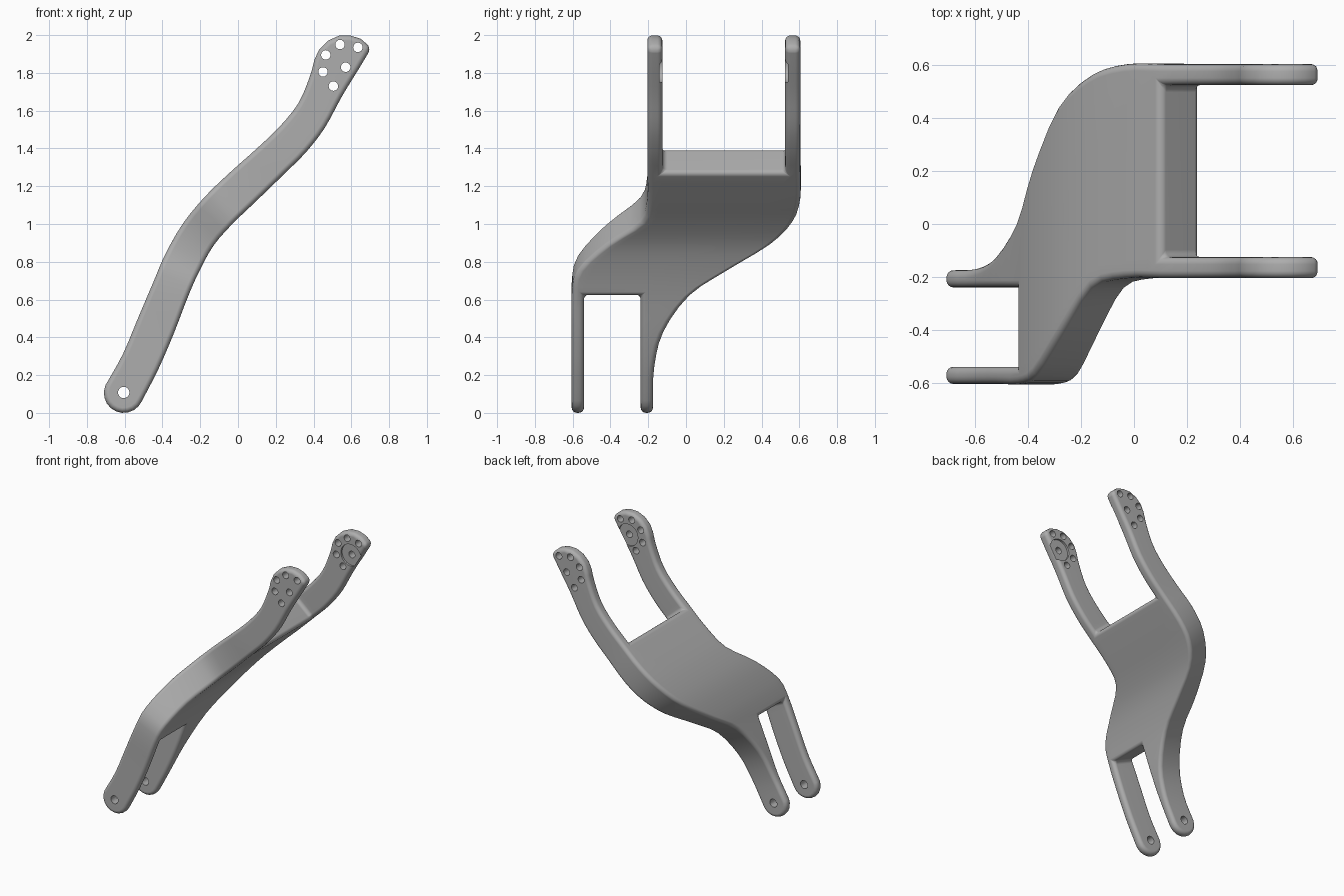
import bpy, bmesh, math
from mathutils import Vector, Matrix

cube = bpy.data.objects.get("Cube")
if cube:
    bpy.data.objects.remove(cube)

steel = bpy.data.materials.new("plain_grey")
steel.use_nodes = True
grey = (0.42, 0.42, 0.42, 1)
steel.diffuse_color = grey
steel.node_tree.nodes["Principled BSDF"].inputs["Base Color"].default_value = grey

# Stations along the bent plate: upper x, z, lower x, z, front y, back y
STATIONS = [Vector(s) for s in (
    (-0.702, 0.146, -0.508, 0.064, -0.605, -0.175),
    (-0.61, 0.31, -0.42, 0.235, -0.605, -0.168),
    (-0.53, 0.50, -0.34, 0.42, -0.605, -0.12),
    (-0.445, 0.70, -0.265, 0.615, -0.605, 0.02),
    (-0.385, 0.84, -0.205, 0.75, -0.573, 0.225),
    (-0.29, 1.005, -0.13, 0.885, -0.425, 0.45),
    (-0.17, 1.15, -0.03, 1.0, -0.245, 0.565),
    (-0.04, 1.275, 0.09, 1.115, -0.205, 0.605),
    (0.10, 1.40, 0.25, 1.27, -0.205, 0.605),
    (0.22, 1.515, 0.36, 1.38, -0.205, 0.605),
    (0.32, 1.64, 0.46, 1.51, -0.205, 0.605),
    (0.38, 1.78, 0.55, 1.675, -0.205, 0.605),
    (0.405, 1.87, 0.645, 1.83, -0.205, 0.605))]
STEPS, LOW, HIGH = 3, 9, 24   # rows LOW and HIGH are the slot ends
UPPER_TIP = [(0.43, 1.925), (0.475, 1.97), (0.535, 1.997), (0.595, 1.998),
             (0.65, 1.98), (0.703, 1.935), (0.69, 1.905)]
LOWER_TIP = [(-0.605 + 0.105 * math.cos(math.radians(a)),
              0.105 + 0.105 * math.sin(math.radians(a))) for a in range(175, 330, 18)]


def smooth_rows(pts, steps):
    """Catmull-Rom interpolation through the stations."""
    rows = []
    for i in range(len(pts) - 1):
        p1, p2 = pts[i], pts[i + 1]
        p0 = pts[i - 1] if i else p1 * 2 - p2
        p3 = pts[i + 2] if i + 2 < len(pts) else p2 * 2 - p1
        for j in range(steps):
            t = j / steps
            rows.append(0.5 * (2 * p1 + (p2 - p0) * t + (2 * p0 - 5 * p1 + 4 * p2 - p3) * t * t
                               + (3 * p1 - p0 - 3 * p2 + p3) * t ** 3))
    return rows + [pts[-1]]


def columns(i, row):
    """Front edge, two slot lines and back edge of one row."""
    f = min(max((i - LOW) / (HIGH - LOW), 0), 1)
    f = f * f * (3 - 2 * f)
    front, back = row[4], row[5]
    c1 = max(-0.54 + 0.415 * f, front + 0.065)
    c2 = min(-0.24 + 0.765 * f, back - 0.053)
    return front, c1, c2, back


# Forked plate: a strip of cells with the middle cells left out at both ends
bm = bmesh.new()
rows = smooth_rows(STATIONS, STEPS)
grid = []
for i, r in enumerate(rows):
    grid.append([(bm.verts.new((r[0], y, r[1])), bm.verts.new((r[2], y, r[3])))
                 for y in columns(i, r)])


def wall(a, b):
    bm.faces.new((a[0], b[0], b[1], a[1]))


for i in range(len(rows) - 1):
    a, b = grid[i], grid[i + 1]
    gap = i < LOW or i >= HIGH
    for k in range(3):
        if k == 1 and gap:
            continue
        for s in (0, 1):
            bm.faces.new((a[k][s], a[k + 1][s], b[k + 1][s], b[k][s]))
    for k in range(4):
        if gap or k in (0, 3):
            wall(a[k], b[k])
for i in (LOW, HIGH):
    wall(grid[i][1], grid[i][2])

# Rounded arm tips
for row, arc in ((grid[0], LOWER_TIP), (grid[-1], UPPER_TIP)):
    for k in (0, 2):
        rims = []
        for upper, lower in (row[k], row[k + 1]):
            rim = [upper] + [bm.verts.new((x, upper.co.y, z)) for x, z in arc] + [lower]
            bm.faces.new(rim)
            rims.append(rim)
        for j in range(len(arc) + 1):
            bm.faces.new((rims[0][j], rims[0][j + 1], rims[1][j + 1], rims[1][j]))
bmesh.ops.recalc_face_normals(bm, faces=bm.faces)


def make_object(name, mesh_data):
    mesh = bpy.data.meshes.new(name)
    mesh_data.to_mesh(mesh)
    mesh_data.free()
    obj = bpy.data.objects.new(name, mesh)
    bpy.context.collection.objects.link(obj)
    mesh.materials.append(steel)
    return obj


arm = make_object("forked_arm", bm)
bpy.ops.object.select_all(action='DESELECT')
bpy.context.view_layer.objects.active = arm
arm.select_set(True)

# Rounded edges
bevel = arm.modifiers.new("rounded_edges", 'BEVEL')
bevel.width = 0.027
bevel.segments = 4
bevel.limit_method = 'ANGLE'
bevel.angle_limit = math.radians(50)
bevel.use_clamp_overlap = False
bpy.ops.object.modifier_apply(modifier=bevel.name)


def cut(name, rods):
    """Cut round rods (x, z, radius, y from, y to) out of the arm."""
    cb = bmesh.new()
    for x, z, radius, y0, y1 in rods:
        place = Matrix.Translation((x, (y0 + y1) / 2, z)) @ Matrix.Rotation(math.pi / 2, 4, 'X')
        bmesh.ops.create_cone(cb, cap_ends=True, segments=24, radius1=radius,
                              radius2=radius, depth=y1 - y0, matrix=place)
    cutter = make_object(name, cb)
    cutter.hide_render = True
    mod = arm.modifiers.new(name, 'BOOLEAN')
    mod.operation = 'DIFFERENCE'
    mod.solver = 'EXACT'
    mod.object = cutter
    bpy.ops.object.modifier_apply(modifier=mod.name)
    bpy.data.objects.remove(cutter)


# Shallow round seats on the inner faces, then the through holes
cut("round_seats", [(0.57, 1.83, 0.082, -0.14, -0.05), (0.57, 1.83, 0.082, 0.45, 0.54)])
holes = [(0.54, 1.95), (0.635, 1.935), (0.465, 1.895), (0.57, 1.83), (0.45, 1.805), (0.505, 1.73)]
cut("through_holes", [(x, z, 0.025, -0.4, 0.8) for x, z in holes]
    + [(-0.605, 0.108, 0.03, -0.8, 0.1)])

bpy.ops.object.shade_smooth_by_angle(angle=math.radians(35))
normals = arm.modifiers.new("even_shading", 'WEIGHTED_NORMAL')
normals.keep_sharp = True
